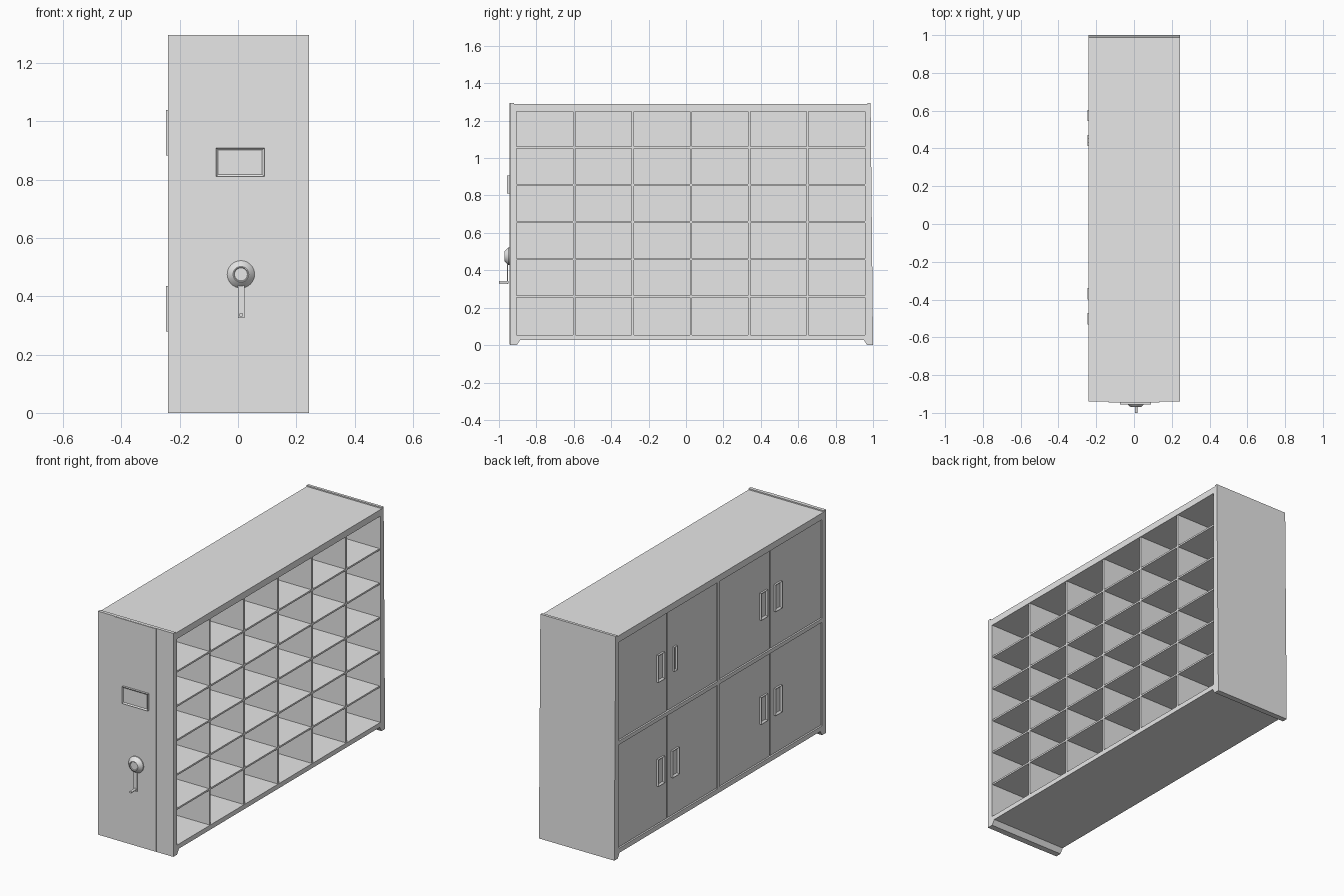
import bpy, bmesh, math
from mathutils import Matrix

old = bpy.data.objects.get("Cube")
if old:
    bpy.data.objects.remove(old, do_unlink=True)

grey = bpy.data.materials.new("light_grey_metal")
grey.use_nodes = True
grey.diffuse_color = (0.8, 0.8, 0.8, 1)
grey.node_tree.nodes["Principled BSDF"].inputs["Base Color"].default_value = (0.8, 0.8, 0.8, 1)

X0, X1 = -0.24, 0.243      # locker side and shelf side
MID = 0.0                  # back wall between the two sides


def finish(name, bm):
    bmesh.ops.recalc_face_normals(bm, faces=bm.faces)
    me = bpy.data.meshes.new(name)
    bm.to_mesh(me)
    bm.free()
    me.materials.append(grey)
    ob = bpy.data.objects.new(name, me)
    bpy.context.collection.objects.link(ob)
    return ob


def add_box(bm, x, y, z):
    """Box from (min, max) pairs."""
    size = [b - a for a, b in (x, y, z)]
    centre = [(a + b) / 2 for a, b in (x, y, z)]
    m = Matrix.Translation(centre) @ Matrix.Diagonal((*size, 1))
    return bmesh.ops.create_cube(bm, size=1, matrix=m)["verts"]


def box(name, x, y, z):
    bm = bmesh.new()
    add_box(bm, x, y, z)
    return finish(name, bm)


def extrude_x(name, profile, x):
    """Closed (y, z) profile extruded across the width."""
    bm = bmesh.new()
    face = bm.faces.new([bm.verts.new((x[0], y, z)) for y, z in profile])
    new = bmesh.ops.extrude_face_region(bm, geom=[face])["geom"]
    bmesh.ops.translate(bm, vec=(x[1] - x[0], 0, 0),
                        verts=[v for v in new if isinstance(v, bmesh.types.BMVert)])
    return finish(name, bm)


def recessed_plate(name, x, y, z, normal_axis, sign, rim, depth):
    """Plate whose outward face is inset and pushed in."""
    bm = bmesh.new()
    add_box(bm, x, y, z)
    bm.normal_update()
    face = max(bm.faces, key=lambda f: f.normal[normal_axis] * sign)
    bmesh.ops.inset_individual(bm, faces=[face], thickness=rim, depth=-depth)
    return finish(name, bm)


def turned(name, profile, x, z, sides=32):
    """Round part turned about the y axis from (radius, y) points."""
    bm = bmesh.new()
    verts = [bm.verts.new((x + r, y, z)) for r, y in profile]
    edges = [bm.edges.new(pair) for pair in zip(verts, verts[1:])]
    bmesh.ops.spin(bm, geom=verts + edges, cent=(x, 0, z), axis=(0, 1, 0),
                   angle=math.tau, steps=sides, use_merge=True)
    bmesh.ops.remove_doubles(bm, verts=bm.verts, dist=1e-5)
    ob = finish(name, bm)
    bpy.context.view_layer.objects.active = ob
    ob.select_set(True)
    bpy.ops.object.shade_smooth_by_angle(angle=math.radians(35))
    ob.select_set(False)
    return ob


# Cabinet shell
box("top_slab", (X0, X1), (-0.92, 0.975), (1.25, 1.288))
box("bottom_slab", (X0, X1), (-0.92, 0.975), (0.028, 0.055))
box("front_wall", (X0, X1), (-0.925, -0.905), (0.04, 1.27))
box("rear_wall", (X0, X1), (0.957, 0.98), (0.04, 1.27))
box("middle_wall", (MID - 0.008, MID), (-0.91, 0.96), (0.05, 1.255))

# End panels with folded feet
extrude_x("front_panel", [(-0.94, 0), (-0.905, 0), (-0.885, 0.03),
                          (-0.92, 0.03), (-0.92, 1.295), (-0.94, 1.295)], (X0, X1))
extrude_x("rear_panel", [(1.0, 0), (0.968, 0), (0.95, 0.03),
                         (0.975, 0.03), (0.971, 1.295), (0.987, 1.295)], (X0, X1))
box("front_centre_panel", (-0.135, 0.135), (-0.944, -0.935), (0.002, 1.294))

# Open shelves
for i in range(5):
    y = -0.597 + 0.3118 * i
    box("shelf_divider", (MID, X1 - 0.004), (y - 0.006, y + 0.006), (0.05, 1.255))
    z = 0.26 + 0.199 * i
    box("shelf", (MID, X1 - 0.005), (-0.91, 0.96), (z - 0.005, z + 0.005))
for i in range(6):
    z = 0.155 + 0.2 * i
    box("shelf_back_rail", (MID, MID + 0.006), (-0.91, 0.96), (z - 0.012, z + 0.012))

# Locker doors, their frame and their pulls
box("locker_centre_post", (X0, MID), (0.03, 0.052), (0.05, 1.255))
box("locker_centre_beam", (X0, MID), (-0.91, 0.96), (0.655, 0.677))
for row, (z0, z1, zh) in enumerate([(0.055, 0.655, 0.357), (0.677, 1.25, 0.96)]):
    for pair, (y0, y1) in enumerate([(-0.905, 0.03), (0.052, 0.957)]):
        ym = -0.435 if pair == 0 else 0.508
        for side, (a, b) in enumerate([(y0, ym), (ym, y1)]):
            box("locker_door", (X0 + 0.005, X0 + 0.02),
                (a + 0.004, b - 0.004), (z0 + 0.004, z1 - 0.004))
            yh = ym + (0.066 if side else -0.066)
            slim = row == 1 and pair == 1 and side == 0
            w, h = (0.014, 0.07) if slim else (0.03, 0.078)
            recessed_plate("door_pull", (X0 - 0.006, X0 + 0.008), (yh - w, yh + w),
                           (zh - h, zh + h), 0, -1, 0.008 if slim else 0.014, 0.009)

# Label holder
recessed_plate("label_holder", (-0.075, 0.09), (-0.956, -0.94), (0.81, 0.908),
               1, -1, 0.01, 0.006)

# Crank: hub, arm and grip pin
turned("crank_hub", [(0, -0.94), (0.047, -0.94), (0.047, -0.949), (0.042, -0.956),
                     (0.027, -0.97), (0.024, -0.97), (0.022, -0.967), (0, -0.967)], 0.01, 0.475)
box("crank_arm", (0.0, 0.022), (-0.958, -0.951), (0.326, 0.45))
turned("crank_pin", [(0, -0.95), (0.007, -0.95), (0.007, -1.0), (0, -1.0)], 0.011, 0.336, 16)
